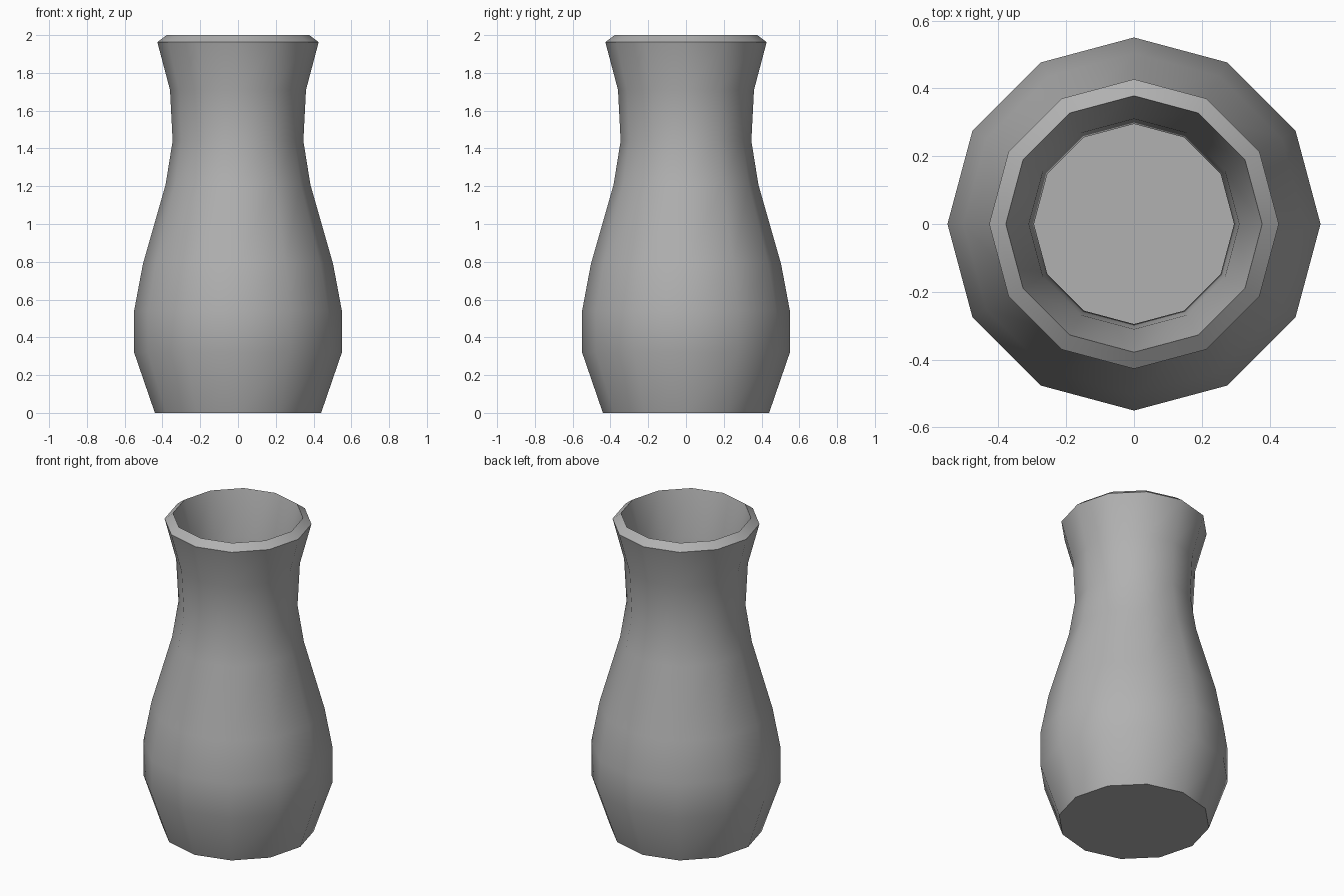
import bpy, bmesh, math

if "Cube" in bpy.data.objects:
    bpy.data.objects.remove(bpy.data.objects["Cube"])

SIDES = 12
# outer wall from the foot up to the lip, then inner wall down to the inside floor
PROFILE = [(0.44, 0), (0.55, 0.32), (0.55, 0.54), (0.503, 0.79), (0.383, 1.21),
           (0.346, 1.44), (0.36, 1.71), (0.427, 1.963),
           (0.378, 2.0), (0.31, 1.72), (0.295, 1.44), (0.335, 1.20),
           (0.454, 0.78), (0.50, 0.535), (0.50, 0.33), (0.405, 0.05)]

bm = bmesh.new()
rings = []
for r, z in PROFILE:
    rings.append([bm.verts.new((r * math.cos(2 * math.pi * i / SIDES),
                                r * math.sin(2 * math.pi * i / SIDES), z))
                  for i in range(SIDES)])

# walls
for a, b in zip(rings, rings[1:]):
    for i in range(SIDES):
        j = (i + 1) % SIDES
        bm.faces.new((a[i], a[j], b[j], b[i]))

# underside and inside floor
bm.faces.new(rings[0][::-1])
bm.faces.new(rings[-1])
bmesh.ops.recalc_face_normals(bm, faces=bm.faces[:])

mesh = bpy.data.meshes.new("vase")
bm.to_mesh(mesh)
bm.free()
vase = bpy.data.objects.new("vase", mesh)
bpy.context.collection.objects.link(vase)

# dark grey glaze
glaze = bpy.data.materials.new("dark_grey")
glaze.diffuse_color = (0.44, 0.44, 0.44, 1)
glaze.use_nodes = True
glaze.node_tree.nodes["Principled BSDF"].inputs["Base Color"].default_value = glaze.diffuse_color
mesh.materials.append(glaze)

# smooth walls, sharp lip and foot
bpy.context.view_layer.objects.active = vase
vase.select_set(True)
bpy.ops.object.shade_smooth_by_angle(angle=math.radians(40))
